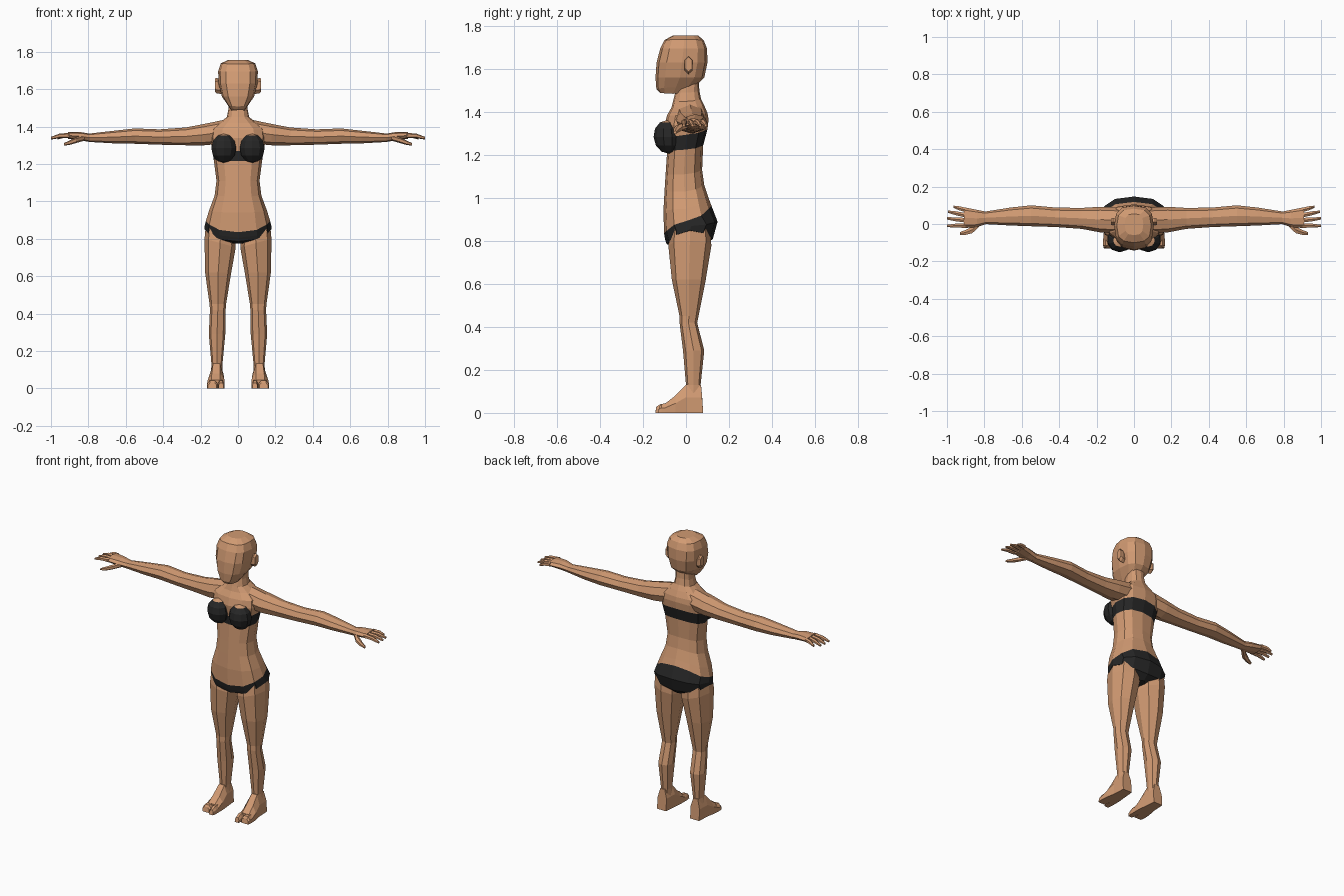
import bpy, bmesh, math
from mathutils import Vector

if "Cube" in bpy.data.objects:
    bpy.data.objects.remove(bpy.data.objects["Cube"])


def material(name, rgb):
    m = bpy.data.materials.new(name)
    m.diffuse_color = (*rgb, 1)
    m.use_nodes = True
    m.node_tree.nodes["Principled BSDF"].inputs["Base Color"].default_value = m.diffuse_color
    return m


SKIN = material("skin", (0.64, 0.325, 0.17))
BLACK = material("black_cloth", (0.02, 0.02, 0.02))


def power(v, e):
    return math.copysign(abs(v) ** e, v)


def outline(n, e=0.8, phase=0.0):
    """Rounded-box outline points in the -1..1 square, first point facing -v."""
    for i in range(n):
        a = 2 * math.pi * (i + phase) / n
        yield power(math.sin(a), e), -power(math.cos(a), e)


def finish(name, bm, mirror=False):
    bmesh.ops.recalc_face_normals(bm, faces=bm.faces)
    me = bpy.data.meshes.new(name)
    bm.to_mesh(me)
    bm.free()
    me.materials.append(SKIN)
    me.materials.append(BLACK)
    ob = bpy.data.objects.new(name, me)
    bpy.context.collection.objects.link(ob)
    if mirror:
        ob.modifiers.new("mirror", 'MIRROR').use_mirror_merge = False
    return ob


def loft(name, rings, mirror=False, black_bands=()):
    """Skin a list of point rings and cap both ends."""
    bm = bmesh.new()
    rows = [[bm.verts.new(p) for p in r] for r in rings]
    n = len(rows[0])
    for k, (a, b) in enumerate(zip(rows, rows[1:])):
        for i in range(n):
            j = (i + 1) % n
            f = bm.faces.new((a[i], a[j], b[j], b[i]))
            f.material_index = int(k in black_bands)
    bm.faces.new(rows[0]).material_index = int(0 in black_bands)
    bm.faces.new(rows[-1])
    return finish(name, bm, mirror)


def body_ring(hw, yf, yb, zf, zs, zb, n=12, e=0.8):
    """Upright ring with separate heights at front, side and back."""
    pts = []
    for u, v in outline(n, e):
        z = zs + ((zf if v < 0 else zb) - zs) * v * v
        pts.append(Vector((u * hw, (yf + yb) / 2 + v * (yb - yf) / 2, z)))
    return pts


def leg_ring(z_in, z_out, x0, x1, y0, y1):
    return [Vector(((x0 + x1) / 2 + u * (x1 - x0) / 2,
                    (y0 + y1) / 2 + v * (y1 - y0) / 2,
                    z_in + (z_out - z_in) * (u + 1) / 2)) for u, v in outline(8, 0.85)]


def arm_ring(x, y0, y1, z0, z1, n=8):
    return [Vector((x, (y0 + y1) / 2 + u * (y1 - y0) / 2,
                    (z0 + z1) / 2 + v * (z1 - z0) / 2)) for u, v in outline(n, 0.9)]


def foot_ring(y, x0, x1, z1, z0=0.0, dy=0.0):
    """Flat-soled section; dy leans the top edge."""
    w = x1 - x0
    return [Vector(p) for p in ((x0, y, z0), (x1, y, z0), (x1, y + dy / 2, z0 + (z1 - z0) * .55),
                                (x1 - .25 * w, y + dy, z1), (x0 + .25 * w, y + dy, z1),
                                (x0, y + dy / 2, z0 + (z1 - z0) * .6))]


# Torso, neck and clothing bands
loft("torso", [body_ring(*r) for r in (
    (.03, -.06, .09, .775, .775, .78),
    (.178, -.09, .125, .785, .85, .81),
    (.178, -.097, .147, .805, .87, .89),
    (.172, -.102, .118, .835, .895, .965),
    (.155, -.105, .105, .94, .95, 1.0),
    (.125, -.1, .085, 1.03, 1.03, 1.06),
    (.115, -.095, .075, 1.11, 1.11, 1.13),
    (.13, -.088, .08, 1.215, 1.225, 1.245),
    (.142, -.092, .1, 1.27, 1.295, 1.32),
    (.15, -.1, .105, 1.34, 1.34, 1.365),
    (.145, -.088, .1, 1.385, 1.385, 1.395),
    (.1, -.068, .085, 1.42, 1.42, 1.43),
    (.06, -.06, .07, 1.45, 1.45, 1.46),
    (.052, -.05, .062, 1.49, 1.49, 1.50),
    (.05, -.04, .06, 1.55, 1.55, 1.55))], black_bands=(0, 1, 2, 7))

# Bust: covered cups with bare upper caps
bm = bmesh.new()
bmesh.ops.create_uvsphere(bm, u_segments=10, v_segments=6, radius=1)
for f in bm.faces:
    f.material_index = int(f.calc_center_median().z < 0.8)
for v in bm.verts:
    v.co = Vector((.076 + v.co.x * .07, -.085 + v.co.y * .066 - v.co.z * .004, 1.284 + v.co.z * .078))
finish("bust", bm, True)

# Head
loft("head", [body_ring(*r, e=0.72) for r in (
    (.035, -.122, .0, 1.49, 1.485, 1.49),
    (.055, -.138, .045, 1.508, 1.515, 1.52),
    (.086, -.142, .085, 1.56, 1.56, 1.56),
    (.104, -.137, .1, 1.63, 1.63, 1.63),
    (.106, -.12, .098, 1.695, 1.695, 1.695),
    (.092, -.1, .082, 1.735, 1.738, 1.735),
    (.05, -.06, .055, 1.757, 1.757, 1.757))])

# Ears
loft("ear", [[Vector((x, .012 + u * ry, z + v * rz)) for u, v in outline(6, .9)]
             for x, ry, z, rz in ((.09, .015, 1.61, .035), (.112, .022, 1.618, .042),
                                  (.124, .019, 1.622, .035))], True)

# Arms
loft("arm", [arm_ring(*r) for r in (
    (.07, -.05, .088, 1.31, 1.437),
    (.18, -.045, .092, 1.30, 1.414),
    (.28, -.026, .086, 1.30, 1.395),
    (.42, -.016, .088, 1.303, 1.385),
    (.55, -.012, .1, 1.308, 1.39),
    (.66, -.008, .088, 1.31, 1.378),
    (.80, .0, .066, 1.318, 1.362))], True)

# Hands
loft("palm", [arm_ring(*r) for r in (
    (.79, .0, .066, 1.318, 1.362),
    (.84, -.016, .076, 1.325, 1.37),
    (.91, -.022, .09, 1.335, 1.37))], True)
for name, x0, y0, x1, y1 in (("index_finger", .9, -.008, 1.0, -.01),
                             ("middle_finger", .9, .02, 1.0, .03),
                             ("ring_finger", .9, .047, .995, .066),
                             ("little_finger", .9, .075, .965, .092)):
    rings = []
    for t, r, z in ((0, .014, 1.353), (.55, .012, 1.35), (1, .007, 1.338)):
        x, y = x0 + (x1 - x0) * t, y0 + (y1 - y0) * t
        rings.append(arm_ring(x, y - r, y + r, z - r, z + r, 6))
    loft(name, rings, True)
loft("thumb", [arm_ring(*r, 6) for r in (
    (.82, -.008, .03, 1.325, 1.355),
    (.865, -.052, -.01, 1.312, 1.342),
    (.9, -.06, -.03, 1.302, 1.326),
    (.93, -.06, -.042, 1.298, 1.312))], True)

# Legs
loft("leg", [leg_ring(*r) for r in (
    (.79, .875, .014, .172, -.075, .115),
    (.755, .80, .012, .179, -.082, .118),
    (.62, .62, .036, .176, -.066, .092),
    (.45, .45, .064, .152, -.03, .058),
    (.42, .42, .066, .15, -.03, .052),
    (.29, .29, .068, .156, -.014, .085),
    (.13, .13, .083, .142, .0, .068),
    (.06, .06, .083, .146, .0, .07))], True)

# Feet and toes
loft("foot", [foot_ring(*r) for r in (
    (.08, .085, .148, .13, 0, -.01),
    (.0, .078, .152, .132),
    (-.05, .073, .162, .08),
    (-.095, .073, .166, .045))], True)
for name, x0, x1, yend in (("big_toe", .073, .108, -.143), ("small_toes", .11, .165, -.13)):
    loft(name, [foot_ring(-.085, x0, x1, .044), foot_ring(-.115, x0, x1, .042),
                foot_ring(yend, x0 + .004, x1 - .004, .03, 0, .006)], True)
